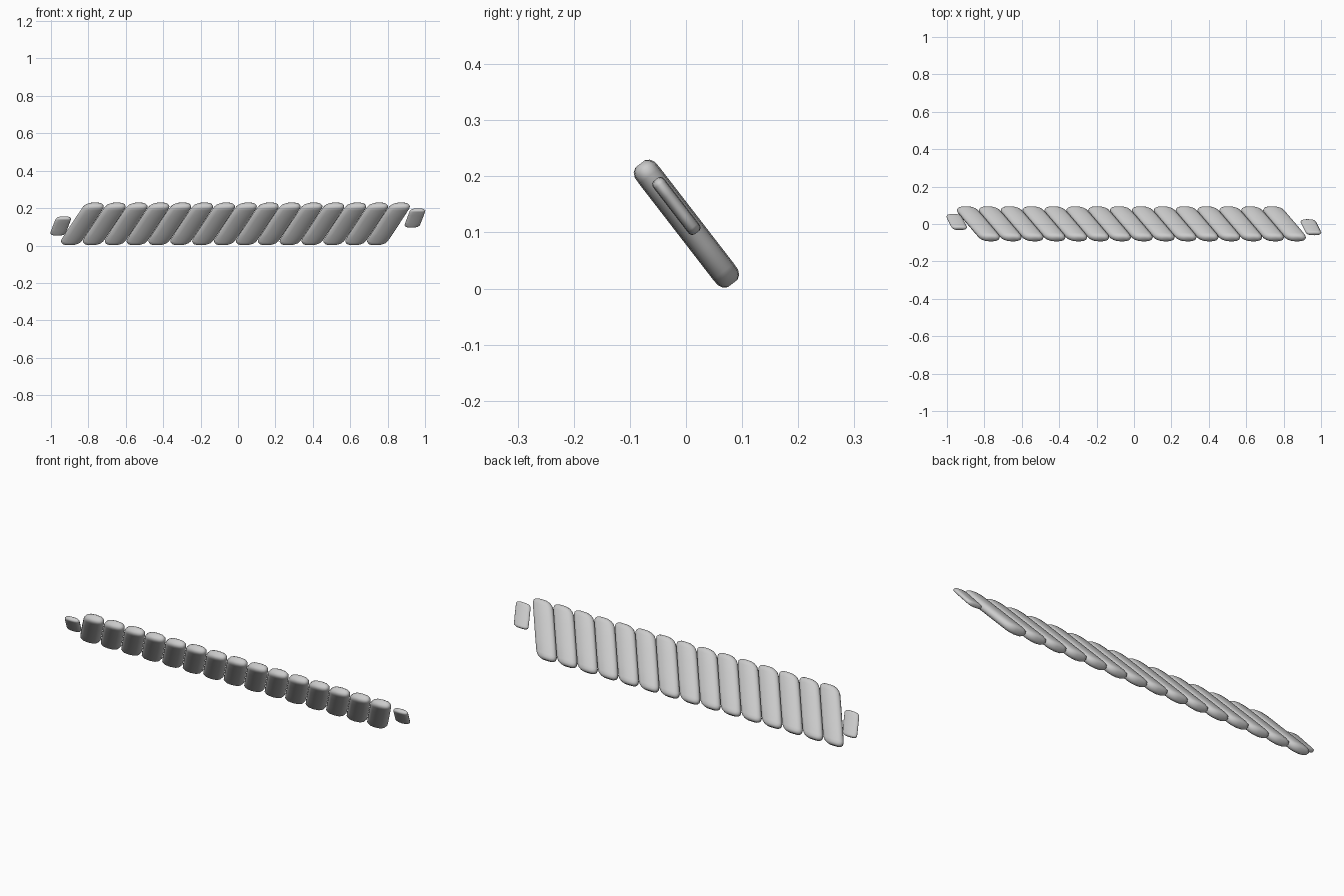
import bpy, bmesh, math
from mathutils import Vector

if "Cube" in bpy.data.objects:
    bpy.data.objects.remove(bpy.data.objects["Cube"])

ALONG = Vector((0, -0.61, 0.79))     # up the sloping plane of the trim
NORMAL = Vector((0, 0.79, 0.61))     # out of that plane
SIDES = 12

# half profile of one strand: (distance along, width factor, thickness factor)
PROFILE = [(1.0, 0.42, 0.45), (0.965, 0.68, 0.78), (0.90, 0.88, 0.97), (0.80, 0.985, 1.0), (0.4, 1.0, 1.0)]
RINGS = [(-t, w, h) for t, w, h in PROFILE] + PROFILE[::-1]


def spow(v, p):
    return math.copysign(abs(v) ** p, v)


def strand(name, x, v0, n0, half_len, half_wid, half_thick, slant):
    """Slanted, blunt-ended pillow lofted through rounded rings."""
    bm = bmesh.new()
    origin = Vector((x, 0, 0.115)) + ALONG * v0 + NORMAL * n0
    loops = []
    for t, w, h in RINGS:
        v = t * half_len
        loop = []
        for k in range(SIDES):
            a = 2 * math.pi * k / SIDES
            px = spow(math.cos(a), 0.8) * half_wid * w + v * slant
            pn = spow(math.sin(a), 0.8) * half_thick * h
            loop.append(bm.verts.new(origin + Vector((px, 0, 0)) + ALONG * v + NORMAL * pn))
        loops.append(loop)
    for a, b in zip(loops, loops[1:]):
        for k in range(SIDES):
            j = (k + 1) % SIDES
            bm.faces.new((a[k], a[j], b[j], b[k]))
    bm.faces.new(loops[0])
    bm.faces.new(loops[-1])
    bmesh.ops.recalc_face_normals(bm, faces=bm.faces)
    for f in bm.faces:
        f.smooth = True
    me = bpy.data.meshes.new(name)
    bm.to_mesh(me)
    bm.free()
    ob = bpy.data.objects.new(name, me)
    bpy.context.collection.objects.link(ob)
    return ob


# main row of twisted strands
for i in range(15):
    strand(f"rope_strand_{i + 1}", -0.832 + 0.1169 * i, 0, 0.001, 0.135, 0.058, 0.0235, 0.52)

# small end beads
strand("left_end_bead", -0.948, -0.015, 0.002, 0.06, 0.042, 0.0125, 0.3)
strand("right_end_bead", 0.946, 0.036, 0.006, 0.06, 0.042, 0.0125, 0.3)
